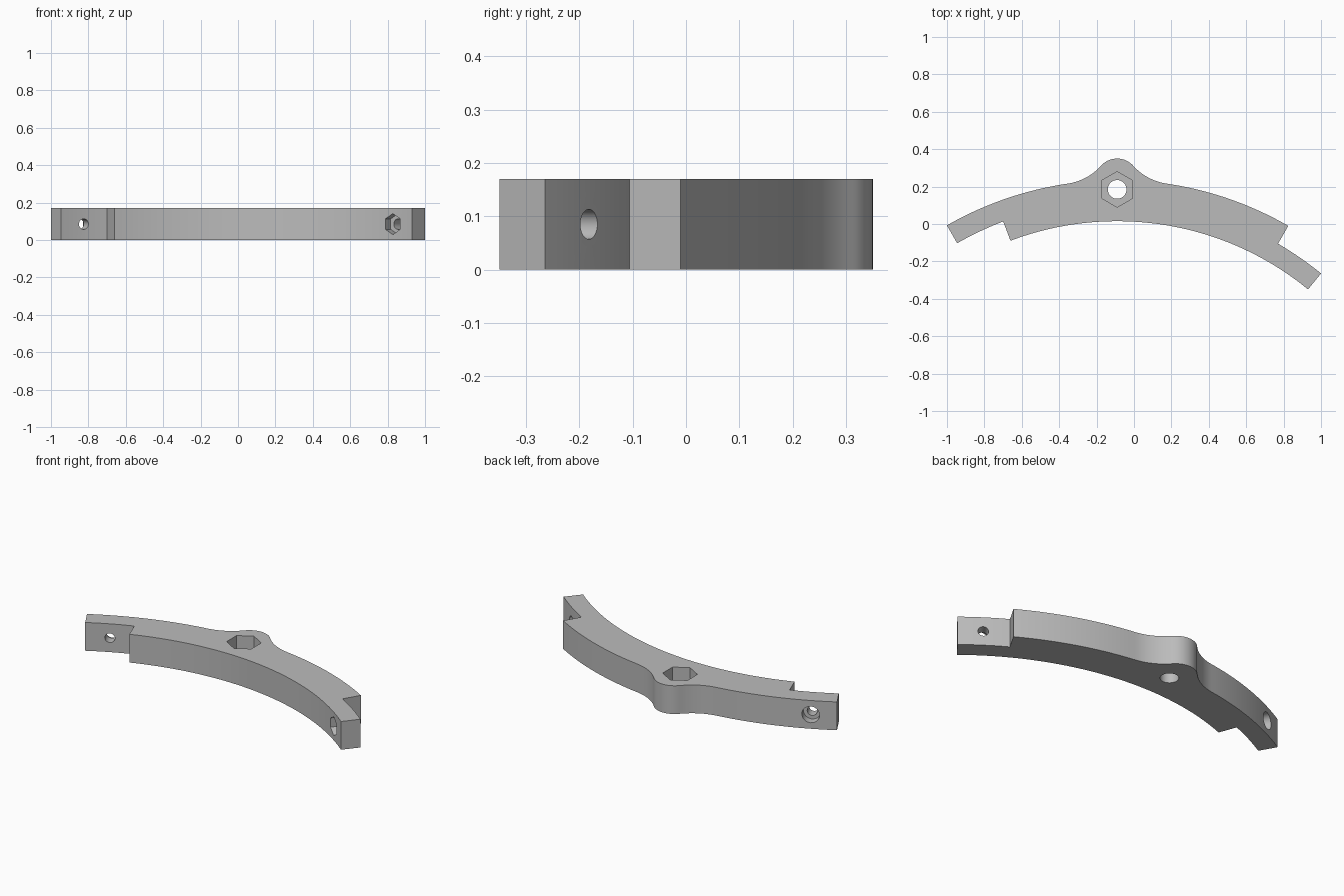
import bpy
import bmesh
from math import sin, cos, radians, degrees, pi, acos, atan2, hypot
from mathutils import Vector, Matrix

cube = bpy.data.objects.get("Cube")
if cube:
    bpy.data.objects.remove(cube, do_unlink=True)

HEIGHT = 0.17
CX, CY = -0.09, -1.595                  # centre of the ring the segment belongs to
R_IN, R_MID, R_OUT = 1.61, 1.72, 1.83
LEFT_END, LEFT_STEP = -29.83, -20.75    # degrees from +y, positive toward +x
RIGHT_STEP, RIGHT_END = 30.0, 39.33
BOSS_R, FILLET_R = 0.115, 0.30

grey = bpy.data.materials.new("light grey")
grey.use_nodes = True
colour = (0.5, 0.5, 0.5, 1)
grey.diffuse_color = colour
grey.node_tree.nodes["Principled BSDF"].inputs["Base Color"].default_value = colour


def polar(r, a, c=(CX, CY)):
    a = radians(a)
    return Vector((c[0] + r * sin(a), c[1] + r * cos(a)))


def arc(r, a0, a1, n, c=(CX, CY)):
    return [polar(r, a0 + (a1 - a0) * i / n, c) for i in range(n + 1)]


def make_object(name, bm):
    bmesh.ops.recalc_face_normals(bm, faces=bm.faces)
    mesh = bpy.data.meshes.new(name)
    bm.to_mesh(mesh)
    bm.free()
    mesh.materials.append(grey)
    ob = bpy.data.objects.new(name, mesh)
    bpy.context.collection.objects.link(ob)
    return ob


def cutter(start, end, radius, sides):
    """Prism between two points; six-sided ones have a corner toward +z or +y."""
    axis = end - start
    up = Vector((0, 1, 0)) if abs(axis.normalized().z) > 0.9 else Vector((0, 0, 1))
    z = axis.normalized()
    x = up
    y = z.cross(x)
    rot = Matrix((x, y, z)).transposed().to_4x4()
    bm = bmesh.new()
    ring = [bm.verts.new((radius * cos(2 * pi * i / sides),
                          radius * sin(2 * pi * i / sides), 0)) for i in range(sides)]
    face = bm.faces.new(ring)
    top = bmesh.ops.extrude_face_region(bm, geom=[face])["geom"]
    bmesh.ops.translate(bm, vec=(0, 0, axis.length),
                        verts=[v for v in top if isinstance(v, bmesh.types.BMVert)])
    bmesh.ops.transform(bm, matrix=Matrix.Translation(start) @ rot, verts=bm.verts)
    ob = make_object("cutter", bm)
    ob.hide_render = True
    return ob


# Boss outline: round cap blended into the outer arc by tangent fillets
boss = Vector((CX, CY + R_OUT))
reach = R_OUT + FILLET_R
span = BOSS_R + FILLET_R
blend = degrees(acos((R_OUT ** 2 + reach ** 2 - span ** 2) / (2 * R_OUT * reach)))
fillet = polar(reach, blend)
to_fillet = degrees(atan2(fillet.x - boss.x, fillet.y - boss.y))
right_fillet = arc(FILLET_R, to_fillet + 180, blend + 180, 14, fillet)
left_fillet = [Vector((2 * CX - p.x, p.y)) for p in reversed(right_fillet)]
cap = arc(BOSS_R, -to_fillet, to_fillet, 20, boss)

# Whole outline, with half-thickness lap joints at both ends
outline = (arc(R_OUT, LEFT_END, -blend, 24)[:-1] + left_fillet[:-1] + cap[:-1]
           + right_fillet[:-1] + arc(R_OUT, blend, RIGHT_STEP, 24)
           + arc(R_MID, RIGHT_STEP, RIGHT_END, 10)
           + arc(R_IN, RIGHT_END, LEFT_STEP, 60)
           + arc(R_MID, LEFT_STEP, LEFT_END, 10))

bm = bmesh.new()
base = bm.faces.new([bm.verts.new((p.x, p.y, 0)) for p in outline])
top = bmesh.ops.extrude_face_region(bm, geom=[base])["geom"]
bmesh.ops.translate(bm, vec=(0, 0, HEIGHT),
                    verts=[v for v in top if isinstance(v, bmesh.types.BMVert)])
segment = make_object("ring_segment", bm)


def radial_cutter(r0, r1, angle, radius, sides):
    mid = HEIGHT / 2
    return cutter(polar(r0, angle).to_3d() + Vector((0, 0, mid)),
                  polar(r1, angle).to_3d() + Vector((0, 0, mid)), radius, sides)


def vertical_cutter(z0, z1, radius, sides):
    return cutter(Vector((CX, 0.185, z0)), Vector((CX, 0.185, z1)), radius, sides)


LEFT_BOLT, RIGHT_BOLT = -25.3, 34.75
cutters = [
    # boss: through hole with nut pocket on top
    vertical_cutter(-0.1, HEIGHT + 0.1, 0.05, 40),
    vertical_cutter(HEIGHT - 0.11, HEIGHT + 0.1, 0.095, 6),
    # left lap: bolt hole with round counterbore on the outside
    radial_cutter(R_MID - 0.1, R_OUT + 0.1, LEFT_BOLT, 0.028, 32),
    radial_cutter(R_OUT - 0.05, R_OUT + 0.1, LEFT_BOLT, 0.049, 32),
    # right lap: bolt hole with nut pocket on the inside
    radial_cutter(R_IN - 0.1, R_MID + 0.1, RIGHT_BOLT, 0.028, 32),
    radial_cutter(R_IN - 0.1, R_IN + 0.05, RIGHT_BOLT, 0.056, 6),
]

bpy.ops.object.select_all(action="DESELECT")
bpy.context.view_layer.objects.active = segment
segment.select_set(True)
for c in cutters:
    mod = segment.modifiers.new("cut", "BOOLEAN")
    mod.operation = "DIFFERENCE"
    mod.solver = "EXACT"
    mod.object = c
    bpy.ops.object.modifier_apply(modifier=mod.name)
    bpy.data.objects.remove(c, do_unlink=True)

bpy.ops.object.shade_smooth_by_angle(angle=radians(30))
